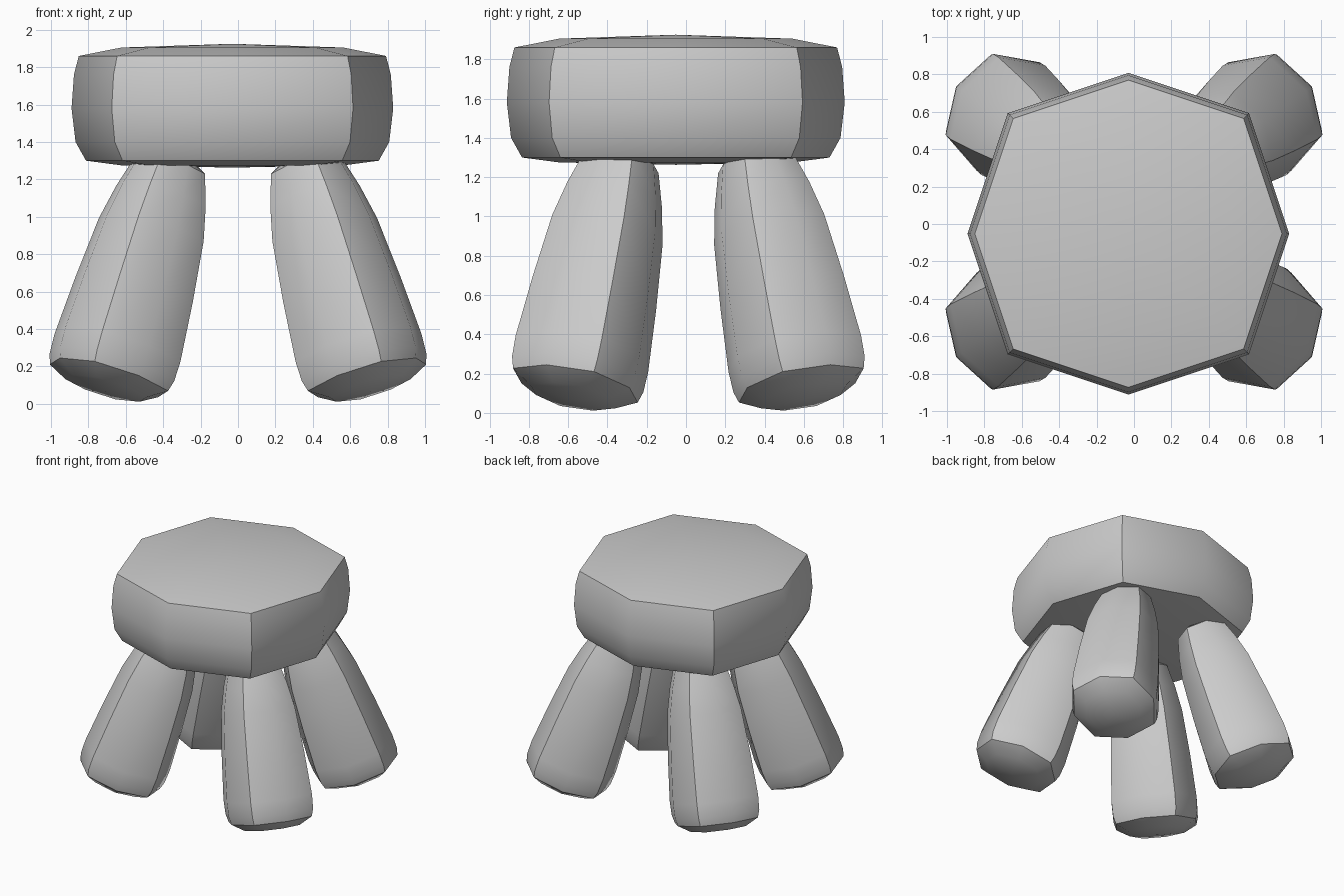
import bpy, bmesh, math
from mathutils import Matrix, Vector

if "Cube" in bpy.data.objects:
    bpy.data.objects.remove(bpy.data.objects["Cube"])


def rounded_block(name, radius, rings, base, top, matrix):
    """Stack squarish octagon rings (height, scale) and close both ends with shallow domes."""
    k = 0.75
    section = [(1, 0), (k, k), (0, 1), (-k, k), (-1, 0), (-k, -k), (0, -1), (k, -k)]
    bm = bmesh.new()
    loops = [[bm.verts.new((x * radius * s, y * radius * s, z)) for x, y in section]
             for z, s in rings]
    for a, b in zip(loops, loops[1:]):
        for i in range(8):
            j = (i + 1) % 8
            bm.faces.new((a[i], a[j], b[j], b[i]))
    for loop, z in ((loops[0], base), (loops[-1], top)):
        tip = bm.verts.new((0, 0, z))
        for i in range(8):
            bm.faces.new((loop[i], loop[(i + 1) % 8], tip))
    bm.transform(matrix)
    bmesh.ops.recalc_face_normals(bm, faces=bm.faces)
    mesh = bpy.data.meshes.new(name)
    bm.to_mesh(mesh)
    bm.free()
    obj = bpy.data.objects.new(name, mesh)
    bpy.context.collection.objects.link(obj)
    bpy.ops.object.select_all(action='DESELECT')
    obj.select_set(True)
    bpy.context.view_layer.objects.active = obj
    bpy.ops.object.shade_smooth_by_angle(angle=math.radians(40))
    return obj


# Seat: thick slab, slightly bulging, with low domed top and underside
seat_rings = [(1.275, 0.69), (1.30, 0.91), (1.40, 0.975), (1.58, 1.0),
              (1.76, 0.985), (1.86, 0.955), (1.905, 0.69)]
rounded_block("seat", 0.86, seat_rings, 1.263, 1.925,
              Matrix.Translation((-0.03, -0.052, 0)))

# Legs: tapered, splayed outward, tops tucked into the seat
leg_rings = [(-0.06, 0.65), (0.0, 0.95), (0.06, 1.0), (0.17, 1.01), (0.5, 0.94),
             (0.84, 0.84), (1.03, 0.72), (1.20, 0.57), (1.24, 0.38)]
axis = Vector((-0.286, -0.206, 1)).normalized()
out = Vector((0.81, 0.587, 0))
side = Vector((-0.587, 0.81, 0))
lean = axis.cross(side) * -1 if axis.cross(side).dot(out) > 0 else axis.cross(side)
lean = -lean
frame = Matrix((lean, side, axis)).transposed().to_4x4()
leg_matrix = (Matrix.Translation((0.69, 0.575, 0.14)) @ frame
              @ Matrix.Rotation(math.radians(-6), 4, 'Z'))
for yname, sy in (("front", -1), ("back", 1)):
    for xname, sx in (("left", -1), ("right", 1)):
        mirror = Matrix.Translation((0, 0.012, 0)) @ Matrix.Diagonal((sx, sy, 1, 1))
        rounded_block(f"{yname}_{xname}_leg", 0.335, leg_rings, -0.08, 1.25,
                      mirror @ leg_matrix)
